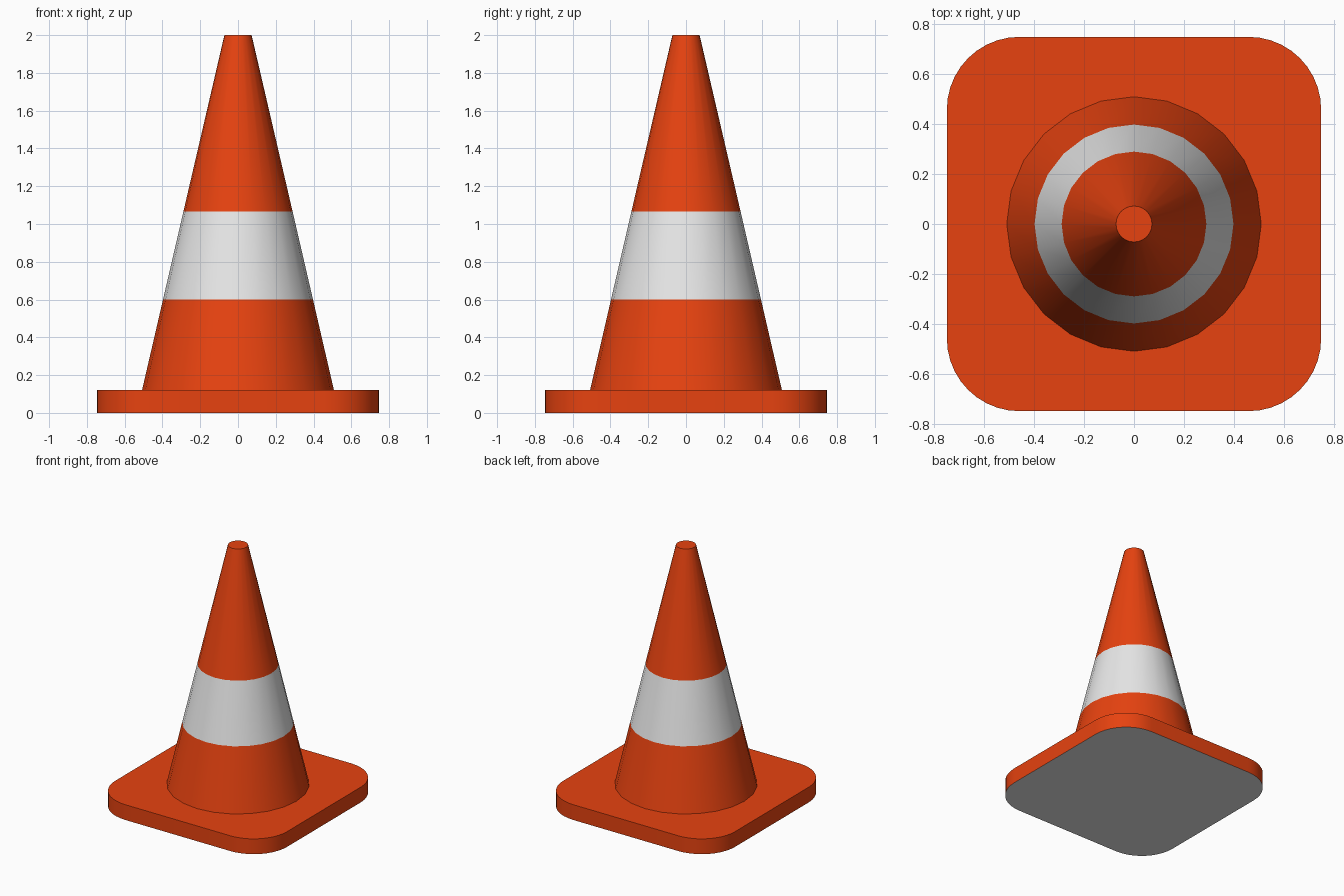
import bpy, bmesh, math

cube = bpy.data.objects.get("Cube")
if cube:
    bpy.data.objects.remove(cube, do_unlink=True)


def material(name, color):
    mat = bpy.data.materials.new(name)
    mat.use_nodes = True
    mat.diffuse_color = color
    mat.node_tree.nodes["Principled BSDF"].inputs["Base Color"].default_value = color
    return mat


MATERIALS = [material("orange", (0.8, 0.055, 0.005, 1)),
             material("white", (0.8, 0.8, 0.8, 1))]


def ring(bm, points, z):
    return [bm.verts.new((x, y, z)) for x, y in points]


def bridge(bm, low, high, mat=0):
    for i in range(len(low)):
        j = (i + 1) % len(low)
        bm.faces.new((low[i], low[j], high[j], high[i])).material_index = mat


def finish(bm, name):
    mesh = bpy.data.meshes.new(name)
    bm.to_mesh(mesh)
    bm.free()
    for mat in MATERIALS:
        mesh.materials.append(mat)
    obj = bpy.data.objects.new(name, mesh)
    bpy.context.collection.objects.link(obj)
    bpy.ops.object.select_all(action="DESELECT")
    obj.select_set(True)
    bpy.context.view_layer.objects.active = obj
    bpy.ops.object.shade_smooth_by_angle(angle=math.radians(30))


def circle(radius, sides=24):
    turns = [math.tau * i / sides for i in range(sides)]
    return [(radius * math.cos(a), radius * math.sin(a)) for a in turns]


def rounded_square(half, radius, steps=10):
    points = []
    for corner in range(4):
        mid = math.pi / 4 + corner * math.pi / 2
        cx = math.copysign(half - radius, math.cos(mid))
        cy = math.copysign(half - radius, math.sin(mid))
        for i in range(steps + 1):
            a = (corner + i / steps) * math.pi / 2
            points.append((cx + radius * math.cos(a), cy + radius * math.sin(a)))
    return points


# Square base plate with rounded corners and a pale underside
BASE_TOP = 0.12
bm = bmesh.new()
outline = rounded_square(0.747, 0.29)
bottom, top = ring(bm, outline, 0), ring(bm, outline, BASE_TOP)
bridge(bm, bottom, top)
bm.faces.new(top)
bm.faces.new(bottom[::-1]).material_index = 1
finish(bm, "base_plate")

# Tapered cone body with a flush white band in the middle
bm = bmesh.new()
profile = [(0.508, BASE_TOP), (0.397, 0.6), (0.289, 1.066), (0.072, 2)]
rings = [ring(bm, circle(r), z) for r, z in profile]
for i, mat in enumerate((0, 1, 0)):
    bridge(bm, rings[i], rings[i + 1], mat)
bm.faces.new(rings[-1])
finish(bm, "cone_body")
